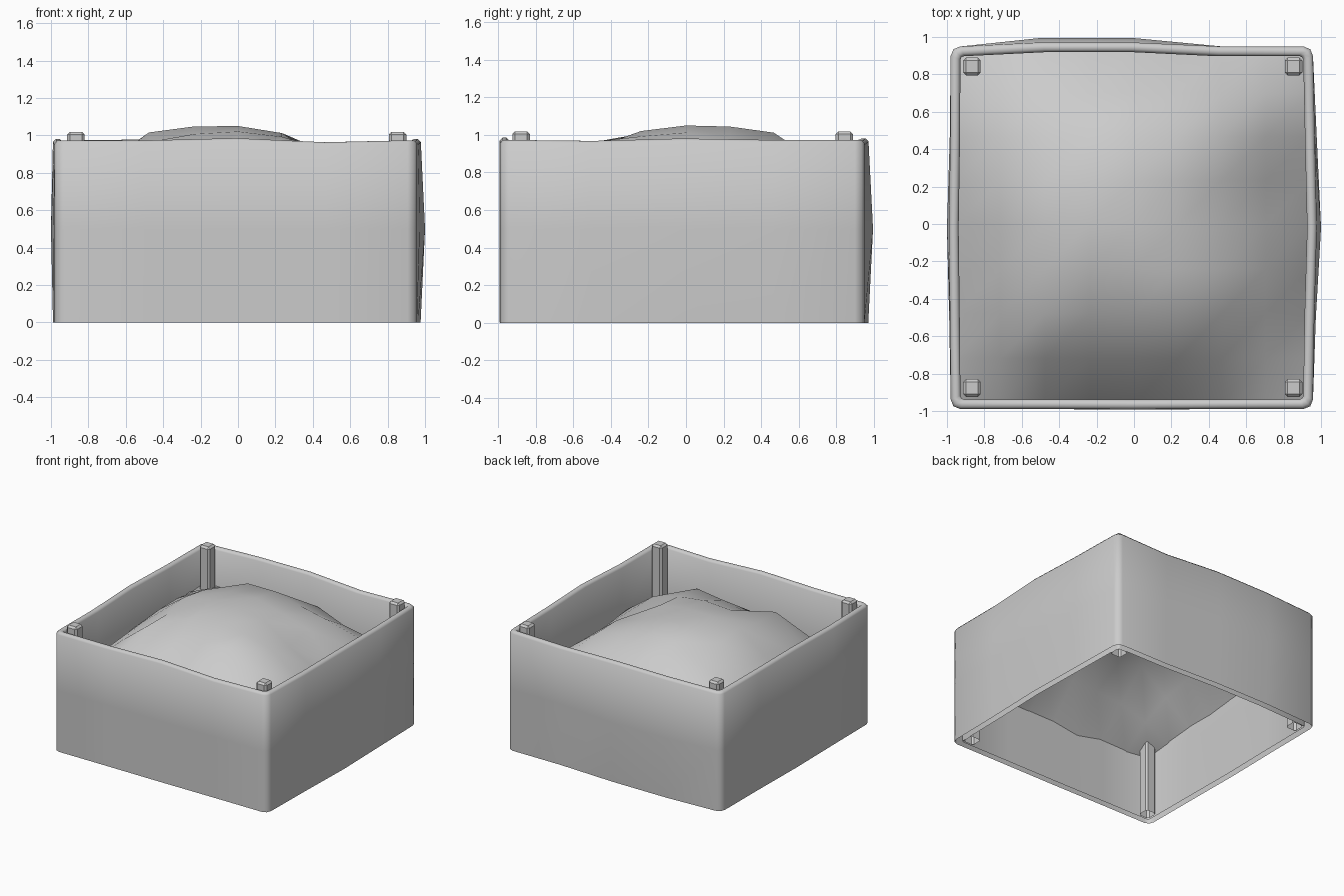
import bpy, bmesh, math, random

if "Cube" in bpy.data.objects:
    bpy.data.objects.remove(bpy.data.objects["Cube"])

random.seed(4)


def finish(name, bm, angle=40):
    me = bpy.data.meshes.new(name)
    bm.to_mesh(me)
    bm.free()
    ob = bpy.data.objects.new(name, me)
    bpy.context.collection.objects.link(ob)
    bpy.ops.object.select_all(action='DESELECT')
    ob.select_set(True)
    bpy.context.view_layer.objects.active = ob
    bpy.ops.object.shade_smooth_by_angle(angle=math.radians(angle))
    return ob


# Planter wall: a profile (open at the bottom) swept round an uneven rounded square
X0, X1, Y0, Y1 = -0.98, 0.957, -0.989, 0.949
# bulge outwards at quarter, half and three-quarter of each side
BULGE = {'front': (0, 0.004, 0), 'right': (0.015, 0.043, 0.02),
         'back': (0.0, 0.046, 0.046), 'left': (0.005, 0.02, 0.008)}
RIM = {'front': (0.0, 0.012, -0.01), 'right': (-0.005, 0.008, 0.0),
       'back': (-0.01, 0.008, 0.005), 'left': (0.0, 0.008, -0.005)}


def outline(inset, z):
    level = 0.45 + 0.55 * (1 - min(1, abs(z - 0.5) / 0.48))
    r = max(0.05 - inset * 0.6, 0.01)
    x0, x1, y0, y1 = X0 + inset, X1 - inset, Y0 + inset, Y1 - inset
    corners = [(x0, y0), (x1, y0), (x1, y1), (x0, y1)]
    pts = []
    for i, side in enumerate(('front', 'right', 'back', 'left')):
        (ax, ay), (bx, by) = corners[i], corners[(i + 1) % 4]
        length = math.hypot(bx - ax, by - ay)
        dx, dy = (bx - ax) / length, (by - ay) / length
        bulge, rim = (0,) + BULGE[side] + (0,), (0,) + RIM[side] + (0,)
        for k in range(5):
            t = min(max(length * k / 4, r), length - r)
            amount = bulge[k] * level
            lift = rim[k] if z > 0.9 else 0
            pts.append((ax + dx * t + dy * amount, ay + dy * t - dx * amount, z + lift))
        # rounded corner: one extra point on the arc
        nx, ny = -dy, dx
        q = r * 0.29
        pts.append((bx - dx * q + nx * q, by - dy * q + ny * q, z))
    return pts


profile = [(0, 0), (0, 0.5), (0, 0.957), (0.015, 0.973),
           (0.037, 0.973), (0.052, 0.957), (0.052, 0.5), (0.052, 0)]
bm = bmesh.new()
rings = [[bm.verts.new(p) for p in outline(*pr)] for pr in profile]
n = len(rings[0])
for ring, nxt in zip(rings, rings[1:]):
    for i in range(n):
        bm.faces.new((ring[i], ring[(i + 1) % n], nxt[(i + 1) % n], nxt[i]))
finish("planter_wall", bm, 60)

# Corner posts, hollow underneath
for name, x, y in (("front_left", -0.867, -0.877), ("front_right", 0.853, -0.877),
                   ("back_left", -0.867, 0.842), ("back_right", 0.853, 0.842)):
    bm = bmesh.new()
    bmesh.ops.create_cube(bm, size=1)
    for v in bm.verts:
        v.co = (x + v.co.x * 0.094, y + v.co.y * 0.094, 0.51 + v.co.z * 1.018)
    bottom = [f for f in bm.faces if f.normal.z < -0.9 or f.calc_center_median().z < 0.1]
    bmesh.ops.delete(bm, geom=bottom, context='FACES')
    edges = [e for e in bm.edges if not e.is_boundary]
    bmesh.ops.bevel(bm, geom=edges, offset=0.015, segments=1, profile=0.5, affect='EDGES')
    finish(name + "_post", bm, 30)

# Soil mound: open sheet with a broad hump, then local bumps (x, y, amount, radius)
DENTS = ((-0.48, 0.0, 0.03, 0.13), (0.0, 0.47, 0.03, 0.13), (-0.24, 0.47, 0.03, 0.13),
         (0.24, -0.47, 0.06, 0.13), (-0.48, -0.47, 0.08, 0.13), (-0.24, -0.48, -0.05, 0.13),
         (-0.48, 0.47, -0.05, 0.13), (0.48, 0.47, 0.03, 0.13), (0.48, -0.24, 0.03, 0.13),
         (0.48, 0.0, -0.07, 0.15), (0.24, 0.24, -0.03, 0.13), (0.71, 0.24, -0.08, 0.15),
         (-0.24, 0.24, -0.01, 0.12), (-0.24, -0.24, -0.01, 0.12), (0.71, -0.28, 0.03, 0.15),
         (-0.8, -0.93, -0.05, 0.25), (-0.3, -0.93, -0.07, 0.17), (0.93, 0.0, -0.03, 0.3),
         (0.24, 0.71, 0.04, 0.13))


def soil_height(x, y):
    base = 0.56 - 0.06 * x + 0.05 * y
    hump = 0.49 * (1 - min(1, abs(x / 0.945)) ** 2.4) * (1 - min(1, abs(y / 0.945)) ** 2.4)
    dents = sum(a * math.exp(-((x - cx) ** 2 + (y - cy) ** 2) / (s * s))
                for cx, cy, a, s in DENTS)
    edge = random.uniform(-0.015, 0.015) if max(abs(x), abs(y)) > 0.9 else 0
    return base + hump + dents + edge


bm = bmesh.new()
bmesh.ops.create_grid(bm, x_segments=8, y_segments=8, size=0.945)
for v in bm.verts:
    v.co.z = soil_height(v.co.x, v.co.y)
    v.co.x -= 0.008 * abs(v.co.x)
    v.co.y -= 0.012 * abs(v.co.y)
finish("soil_mound", bm, 60)
